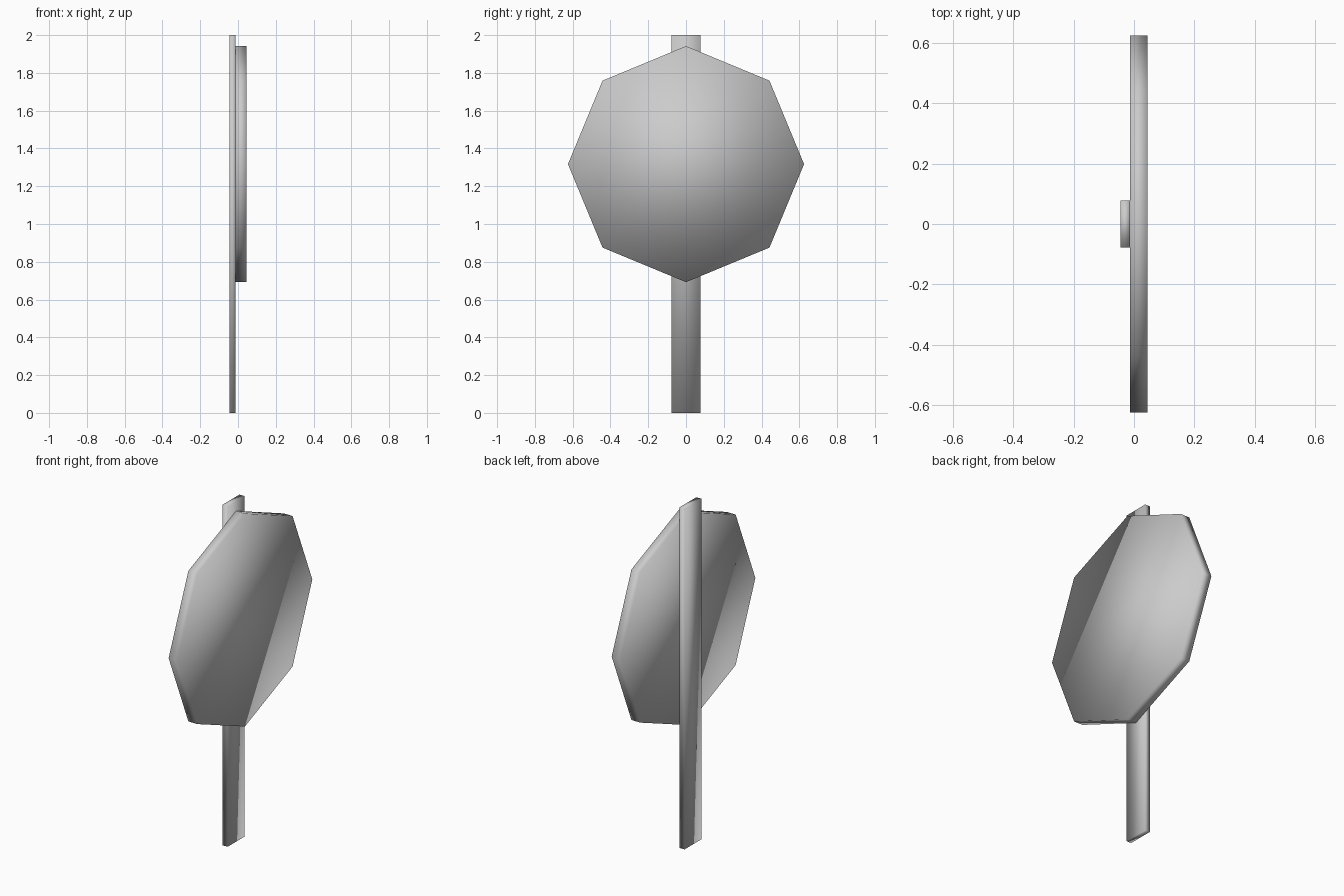
import bpy
import math

default = bpy.data.objects.get("Cube")
if default:
    bpy.data.objects.remove(default, do_unlink=True)

GREY = (0.6, 0.6, 0.6, 1.0)
grey = bpy.data.materials.new("light grey")
grey.use_nodes = True
grey.diffuse_color = GREY
grey.node_tree.nodes["Principled BSDF"].inputs["Base Color"].default_value = GREY

PLATE_RADIUS = 0.625
PLATE_Z = 1.317
BACK, JOINT, FACE = -0.045, -0.013, 0.045   # x of post back, contact plane, plate face


def finish(name):
    """Name the active object, apply its transform and shade it softly."""
    obj = bpy.context.object
    obj.name = name
    obj.data.materials.append(grey)
    bpy.ops.object.transform_apply(location=False, rotation=True, scale=True)
    bpy.ops.object.shade_smooth()
    return obj


# Flat upright post
bpy.ops.mesh.primitive_cube_add(size=1, location=((BACK + JOINT) / 2, 0, 1))
bpy.context.object.scale = (JOINT - BACK, 0.155, 2)
finish("post")

# Eight-sided sign plate, corner upward, on the left face of the post
bpy.ops.mesh.primitive_cylinder_add(
    vertices=8, radius=PLATE_RADIUS, depth=FACE - JOINT,
    location=((JOINT + FACE) / 2, 0, PLATE_Z), rotation=(0, math.pi / 2, 0))
finish("sign_plate")
